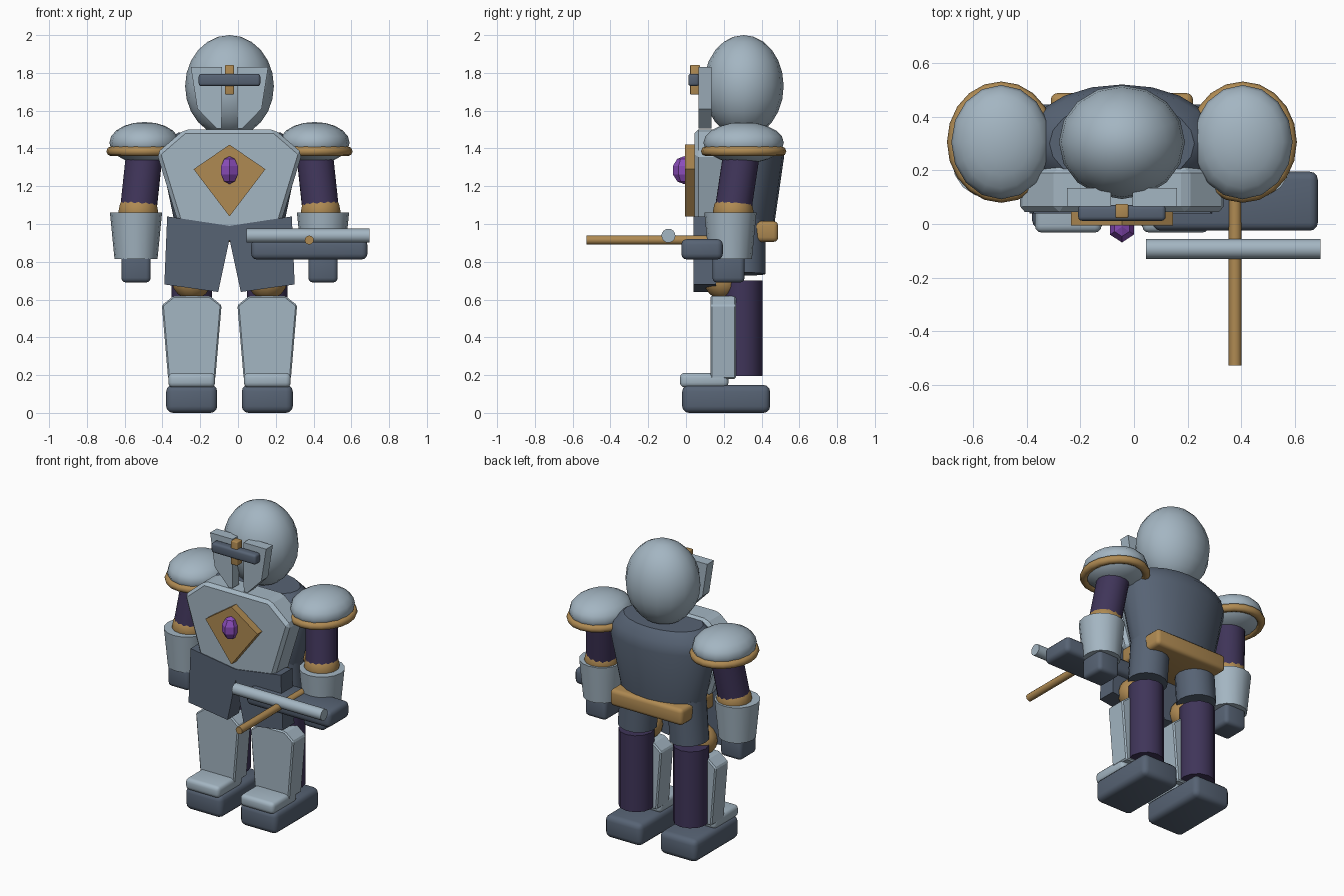
import bpy, bmesh, math
from mathutils import Vector, Matrix

old = bpy.data.objects.get("Cube")
if old:
    bpy.data.objects.remove(old, do_unlink=True)

MID = -0.045  # the body's centre line in x


def material(name, rgb):
    m = bpy.data.materials.new(name)
    m.use_nodes = True
    m.diffuse_color = (*rgb, 1)
    m.node_tree.nodes["Principled BSDF"].inputs["Base Color"].default_value = (*rgb, 1)
    return m


steel = material("light steel", (0.37, 0.465, 0.54))
iron = material("dark iron", (0.095, 0.125, 0.175))
gold = material("old gold", (0.43, 0.255, 0.085))
cloth = material("dark purple cloth", (0.05, 0.035, 0.1))
gem_purple = material("gem purple", (0.26, 0.075, 0.5))


def finish(name, bm, mat, angle=35):
    bmesh.ops.recalc_face_normals(bm, faces=bm.faces)
    me = bpy.data.meshes.new(name)
    bm.to_mesh(me)
    bm.free()
    me.materials.append(mat)
    ob = bpy.data.objects.new(name, me)
    bpy.context.collection.objects.link(ob)
    if angle:
        bpy.ops.object.select_all(action='DESELECT')
        ob.select_set(True)
        bpy.context.view_layer.objects.active = ob
        bpy.ops.object.shade_smooth_by_angle(angle=math.radians(angle))
    return ob


def bevel(bm, width, segments):
    bmesh.ops.bevel(bm, geom=bm.edges[:], offset=width, segments=segments,
                    profile=0.5, affect='EDGES')


def box(name, mat, x, y, z, width=0.03):
    """Rounded box from (min, max) pairs."""
    bm = bmesh.new()
    bmesh.ops.create_cube(bm, size=1)
    for v in bm.verts:
        v.co = Vector([(a + b) / 2 + c * (b - a) for (a, b), c in zip((x, y, z), v.co)])
    bevel(bm, width, 3)
    return finish(name, bm, mat)


def ball(name, mat, centre, radii, segments=16, rings=10, angle=35):
    bm = bmesh.new()
    bmesh.ops.create_uvsphere(bm, u_segments=segments, v_segments=rings, radius=1,
                              matrix=Matrix.LocRotScale(Vector(centre), None, Vector(radii)))
    return finish(name, bm, mat, angle)


def rod(name, mat, a, b, r1, r2, segments=16):
    """Cylinder or cone between two points."""
    a, b = Vector(a), Vector(b)
    rot = (b - a).to_track_quat('Z', 'Y')
    bm = bmesh.new()
    bmesh.ops.create_cone(bm, cap_ends=True, segments=segments, radius1=r1, radius2=r2,
                          depth=(b - a).length,
                          matrix=Matrix.LocRotScale((a + b) / 2, rot, None))
    return finish(name, bm, mat)


def plate(name, mat, outline, y0, y1, side=1, width=0):
    """Extrude an x-z outline from y0 back to y1."""
    bm = bmesh.new()
    face = bm.faces.new([bm.verts.new((MID + side * x, y0, z)) for x, z in outline])
    new = bmesh.ops.extrude_face_region(bm, geom=[face])["geom"]
    for v in new:
        if isinstance(v, bmesh.types.BMVert):
            v.co.y = y1
    bmesh.ops.recalc_face_normals(bm, faces=bm.faces)
    if width:
        bevel(bm, width, 1)
    return finish(name, bm, mat, 0)


def mirrored(half):
    return half + [(-x, z) for x, z in reversed(half) if x]


def loft(name, mat, rings, y, segments=20):
    """Stack of ellipses given as (z, rx, ry)."""
    bm = bmesh.new()
    loops = []
    for z, rx, ry in rings:
        turns = [math.tau * i / segments for i in range(segments)]
        loops.append([bm.verts.new((MID + rx * math.cos(t), y + ry * math.sin(t), z)) for t in turns])
    for lo, hi in zip(loops, loops[1:]):
        for i in range(segments):
            j = (i + 1) % segments
            bm.faces.new((lo[i], lo[j], hi[j], hi[i]))
    bm.faces.new(loops[0])
    bm.faces.new(loops[-1])
    return finish(name, bm, mat)


def ring(name, mat, centre, rx, ry, minor, segments=20, sides=8):
    bm = bmesh.new()
    grid = []
    for i in range(segments):
        t = math.tau * i / segments
        row = []
        for k in range(sides):
            p = math.tau * k / sides
            off = minor * math.cos(p)
            row.append(bm.verts.new((centre[0] + (rx + off) * math.cos(t),
                                     centre[1] + (ry + off) * math.sin(t),
                                     centre[2] + minor * math.sin(p))))
        grid.append(row)
    for i in range(segments):
        a, b = grid[i], grid[(i + 1) % segments]
        for k in range(sides):
            n = (k + 1) % sides
            bm.faces.new((a[k], b[k], b[n], a[n]))
    return finish(name, bm, mat, 50)


# Head and visor
ball("helmet", steel, (MID, 0.305, 1.73), (0.235, 0.212, 0.27), 16, 12)
box("visor_bar", iron, (MID - 0.163, MID + 0.163), (0.012, 0.07), (1.73, 1.795), 0.015)
box("visor_clasp", gold, (MID - 0.024, MID + 0.024), (0.022, 0.075), (1.685, 1.842), 0.006)

# Torso, chest and belt
loft("torso", iron, [(0.98, 0.285, 0.165), (1.36, 0.365, 0.22), (1.43, 0.345, 0.205),
                     (1.485, 0.27, 0.16)], 0.3)
plate("chest_plate", steel, mirrored([(0, 0.96), (0.27, 1.0), (0.385, 1.375), (0.24, 1.5)]),
      0.045, 0.21, width=0.02)
plate("chest_diamond", gold, mirrored([(0, 1.42), (0.19, 1.29), (0, 1.04)])[:4], -0.005, 0.06)
ball("chest_gem", gem_purple, (MID, -0.01, 1.285), (0.054, 0.062, 0.074), 6, 5, 0)
box("belt", gold, (MID - 0.265, MID + 0.265), (0.13, 0.488), (0.905, 1.015), 0.025)

for side, label in ((1, "left"), (-1, "right")):
    def at(x, y, z):
        return (MID + side * x, y, z)

    def span(x, half):
        return (MID + side * x - half, MID + side * x + half)

    # Face guard and skirt
    plate(label + "_face_guard", steel,
          [(0.04, 1.83), (0.205, 1.83), (0.17, 1.61), (0.068, 1.505), (0.042, 1.505), (0.04, 1.63)],
          0.065, 0.135, side)
    plate(label + "_skirt", iron,
          [(0, 0.99), (0.33, 1.04), (0.345, 0.68), (0.06, 0.64), (0, 0.92)], 0.04, 0.16, side)

    # Arm
    ball(label + "_pauldron", steel, at(0.45, 0.305, 1.43), (0.186, 0.213, 0.11))
    ring(label + "_pauldron_trim", gold, at(0.45, 0.305, 1.385), 0.176, 0.2, 0.026)
    rod(label + "_upper_arm", cloth, at(0.45, 0.295, 1.38), at(0.482, 0.25, 1.08), 0.098, 0.098)
    ball(label + "_elbow", gold, at(0.483, 0.25, 1.065), (0.108, 0.108, 0.105), 14, 8)
    rod(label + "_gauntlet", steel, at(0.495, 0.235, 0.815), at(0.495, 0.235, 1.06), 0.114, 0.138)
    box(label + "_fist", iron, span(0.495, 0.078), (0.14, 0.31), (0.69, 0.85), 0.025)

    # Leg
    rod(label + "_thigh", iron, at(0.19, 0.3, 0.735), at(0.17, 0.3, 1.02), 0.12, 0.12)
    ball(label + "_knee", gold, at(0.2, 0.195, 0.7), (0.108, 0.1, 0.1), 14, 8)
    rod(label + "_lower_leg", cloth, at(0.2, 0.297, 0.195), at(0.2, 0.297, 0.7), 0.108, 0.108, 12)
    shin = [(0.125, 0.18), (0.158, 0.57), (0.095, 0.62)]
    plate(label + "_shin_plate", steel,
          [(0.2 + x, z) for x, z in mirrored(shin)], 0.13, 0.265, side, 0.008)
    box(label + "_foot", iron, span(0.2, 0.135), (-0.02, 0.445), (0, 0.148), 0.035)
    box(label + "_toe_guard", steel, span(0.2, 0.124), (-0.032, 0.225), (0.135, 0.212), 0.025)

# Weapon held in the left hand
rod("weapon_shaft", gold, (0.377, -0.528, 0.915), (0.377, 0.2, 0.915), 0.024, 0.024, 12)
rod("weapon_crossbar", steel, (0.045, -0.093, 0.938), (0.695, -0.093, 0.938), 0.037, 0.037)
box("weapon_block", iron, (0.07, 0.685), (-0.025, 0.195), (0.812, 0.92), 0.03)
